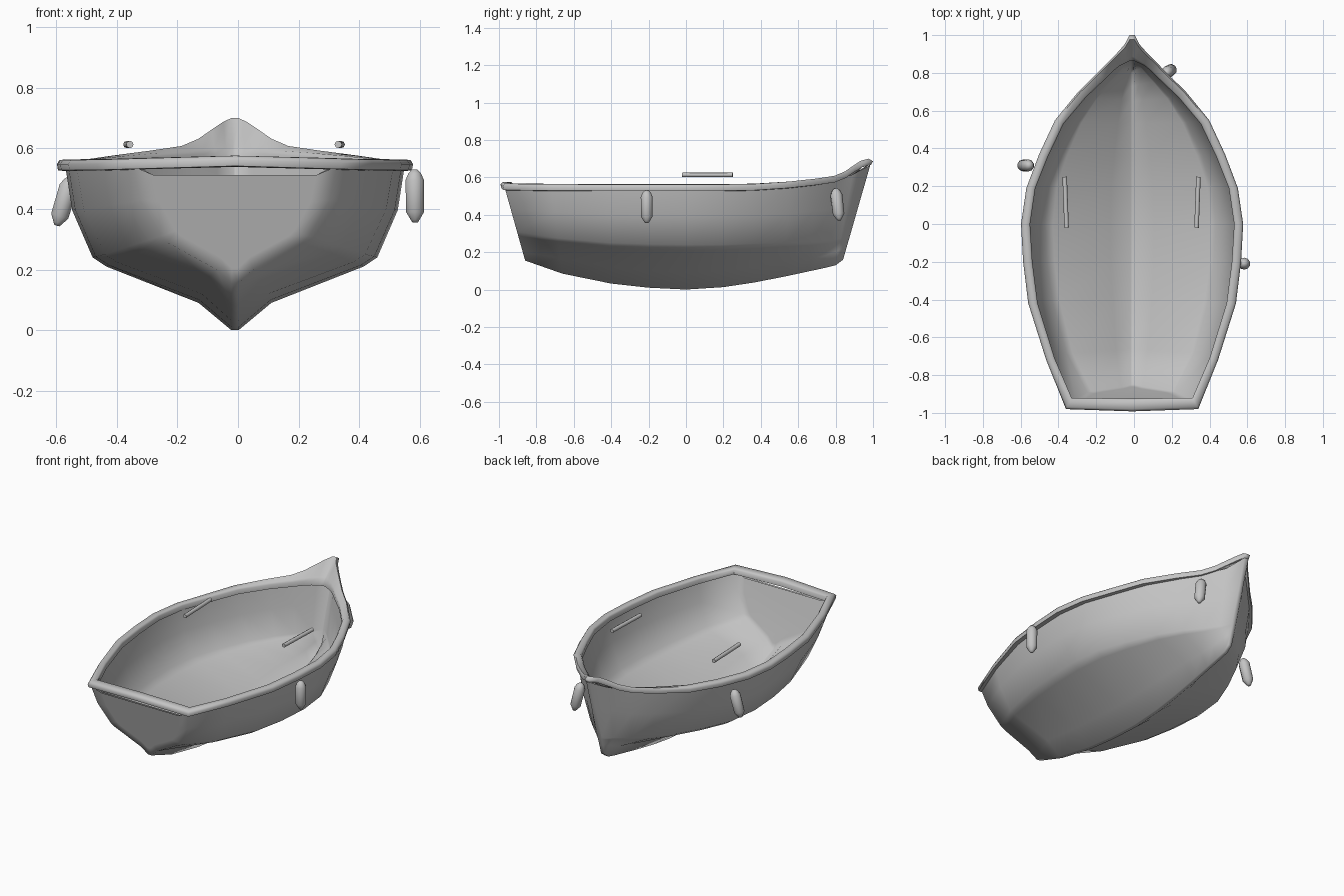
import bpy, bmesh, math
from mathutils import Vector

if "Cube" in bpy.data.objects:
    bpy.data.objects.remove(bpy.data.objects["Cube"])

CX = -0.01  # hull centreline


def material(name, v):
    m = bpy.data.materials.new(name)
    m.diffuse_color = (v, v, v, 1)
    m.use_nodes = True
    m.node_tree.nodes["Principled BSDF"].inputs["Base Color"].default_value = m.diffuse_color
    return m


GREY = material("plain grey", 0.55)


def loft(name, rows, closed_u=False, closed_v=False, cap_first=False, cap_last=False, flip=False, angle=50):
    bm = bmesh.new()
    grid = [[bm.verts.new(p) for p in r] for r in rows]
    n, m = len(grid), len(grid[0])
    for i in range(n if closed_u else n - 1):
        for j in range(m if closed_v else m - 1):
            a, b = grid[i], grid[(i + 1) % n]
            k = (j + 1) % m
            bm.faces.new((a[j], a[k], b[k], b[j]))
    if cap_first:
        bm.faces.new(grid[0])
    if cap_last:
        bm.faces.new(grid[-1])
    bmesh.ops.recalc_face_normals(bm, faces=bm.faces)
    if flip:
        bmesh.ops.reverse_faces(bm, faces=bm.faces)
    me = bpy.data.meshes.new(name)
    bm.to_mesh(me)
    bm.free()
    ob = bpy.data.objects.new(name, me)
    bpy.context.collection.objects.link(ob)
    me.materials.append(GREY)
    bpy.ops.object.select_all(action='DESELECT')
    ob.select_set(True)
    bpy.context.view_layer.objects.active = ob
    bpy.ops.object.shade_smooth_by_angle(angle=math.radians(angle))
    return ob


def section(ty, tw, tz, cw, cz, gw, gz, ky, kz, d=0):
    """Full cross-section from rim to keel to rim; d insets it for the inside."""
    half = [(.012, kz), (gw, gz), (gw + (cw - gw) * 0.87, gz + (cz - gz) * 0.8), (cw, cz),
            (cw + (tw - cw) * 0.75, cz + (tz - cz) * 0.52), (tw, tz)]
    pts = []
    for i, (x, z) in enumerate(half):
        y = ky + (ty - ky) * (z - kz) / (tz - kz)
        lift = d * (1.2, 1, 1, .8, .3, 0)[i]
        side = d * (.4, .4, .4, .7, 1, 1)[i]
        pts.append((max(x - side, .003), y, z + lift))
    full = [(-x, y, z) for x, y, z in reversed(pts)] + pts
    return [(x + CX, y, z) for x, y, z in full]


# Hull stations: top y, half width, z / chine / garboard / keel
stations = [
    (-.968, .335, .54, .245, .31, .06, .20, -.86, .155),
    (-.72, .435, .54, .355, .275, .09, .168, -.66, .085),
    (-.42, .523, .54, .43, .25, .11, .12, -.40, .032),
    (-.2, .55, .54, .46, .243, .118, .10, -.2, .010),
    (0, .56, .54, .47, .24, .12, .09, 0, 0),
    (.19, .533, .54, .448, .24, .115, .10, .20, .013),
    (.37, .465, .54, .385, .245, .10, .12, .36, .037),
    (.55, .38, .55, .30, .25, .08, .15, .53, .07),
    (.70, .262, .568, .21, .255, .06, .165, .65, .096),
    (.80, .165, .582, .13, .26, .045, .18, .73, .113),
    (.89, .072, .615, .06, .27, .027, .21, .80, .13),
    (.985, .014, .665, .014, .28, .013, .22, .84, .16),
]
rows = [section(*s) for s in stations]
# rounded-looking transom: extra ring inside the end face
mid = Vector((CX, -.925, .40))
ring = [mid + (Vector(p) - mid) * .8 for p in rows[0]]
ring = [Vector((p.x, -.86 - .108 * (p.z - .155) / .385, p.z)) for p in ring]
loft("hull", [ring] + rows, cap_first=True, cap_last=True, angle=89)

# Thin inner lining, just inside the hull
lining = [section(*s, d=.012) for s in stations]
lining[0] = [(x, y + .012, z) for x, y, z in lining[0]]
lining[-1] = [(x, y - .015, z) for x, y, z in lining[-1]]
ring_in = [Vector((p.x, p.y + .012, p.z)) for p in ring]
loft("inner_lining", [ring_in] + lining, cap_first=True, cap_last=True, flip=True, angle=89)

# Gunwale: outer x, y, top z / inner x, y, z
rim = [
    (0, -.992, .576, 0, -.925, .574),
    (.35, -.98, .566, .32, -.92, .566),
    (.455, -.72, .563, .41, -.71, .563),
    (.55, -.42, .562, .50, -.42, .562),
    (.577, -.2, .562, .528, -.2, .562),
    (.588, 0, .562, .54, 0, .562),
    (.56, .19, .562, .512, .19, .562),
    (.492, .37, .565, .446, .355, .564),
    (.408, .55, .577, .363, .53, .572),
    (.285, .70, .593, .245, .67, .582),
    (.183, .80, .608, .145, .765, .588),
    (.125, .86, .632, .10, .81, .59),
    (.08, .905, .662, .065, .838, .591),
    (.04, .95, .688, .03, .855, .592),
    (.014, 1.0, .70, .006, .866, .592),
]


def rim_section(ox, oy, oz, ix, iy, iz, s):
    def p(t, z):
        return (s * (ox + (ix - ox) * t) + CX, oy + (iy - oy) * t, z)
    return [p(.4, oz - .036), p(.08, oz - .034), p(0, oz - .014), p(.18, oz),
            p(.85, iz + .002 + (oz - iz) * .1), p(1, iz - .008), p(1, iz - .035)]


loop = [rim_section(*r, 1) for r in rim] + [rim_section(*r, -1) for r in reversed(rim[1:])]
loft("gunwale", loop, closed_u=True, closed_v=True, angle=65)


def turned(name, bottom, top, profile, sides):
    """Round body along an axis; profile is (fraction along axis, radius)."""
    b, t = Vector(bottom), Vector(top)
    d = t - b
    q = d.to_track_quat('Z', 'Y')
    rows = [[b + d * f + q @ Vector((r * math.cos(a), r * math.sin(a), 0))
             for a in (2 * math.pi * k / sides for k in range(sides))] for f, r in profile]
    return loft(name, rows, closed_v=True, cap_first=True, cap_last=True, angle=60)


# Hanging fenders
FENDER = [(0, .009), (.06, .016), (.2, .031), (.8, .032), (.93, .022), (1, .010)]
turned("fender_right_rear", (.585, -.21, .355), (.583, -.21, .53), FENDER, 10)
turned("fender_right_bow", (.203, .82, .37), (.17, .80, .54), FENDER, 10)
turned("fender_left", (-.598, .31, .345), (-.55, .31, .505), FENDER, 10)

# Thin rods above the side walls
ROD = [(0, .012), (1, .012)]
turned("rod_left", (-.357, -.02, .613), (-.367, .25, .613), ROD, 8)
turned("rod_right", (.331, -.02, .613), (.341, .25, .613), ROD, 8)
